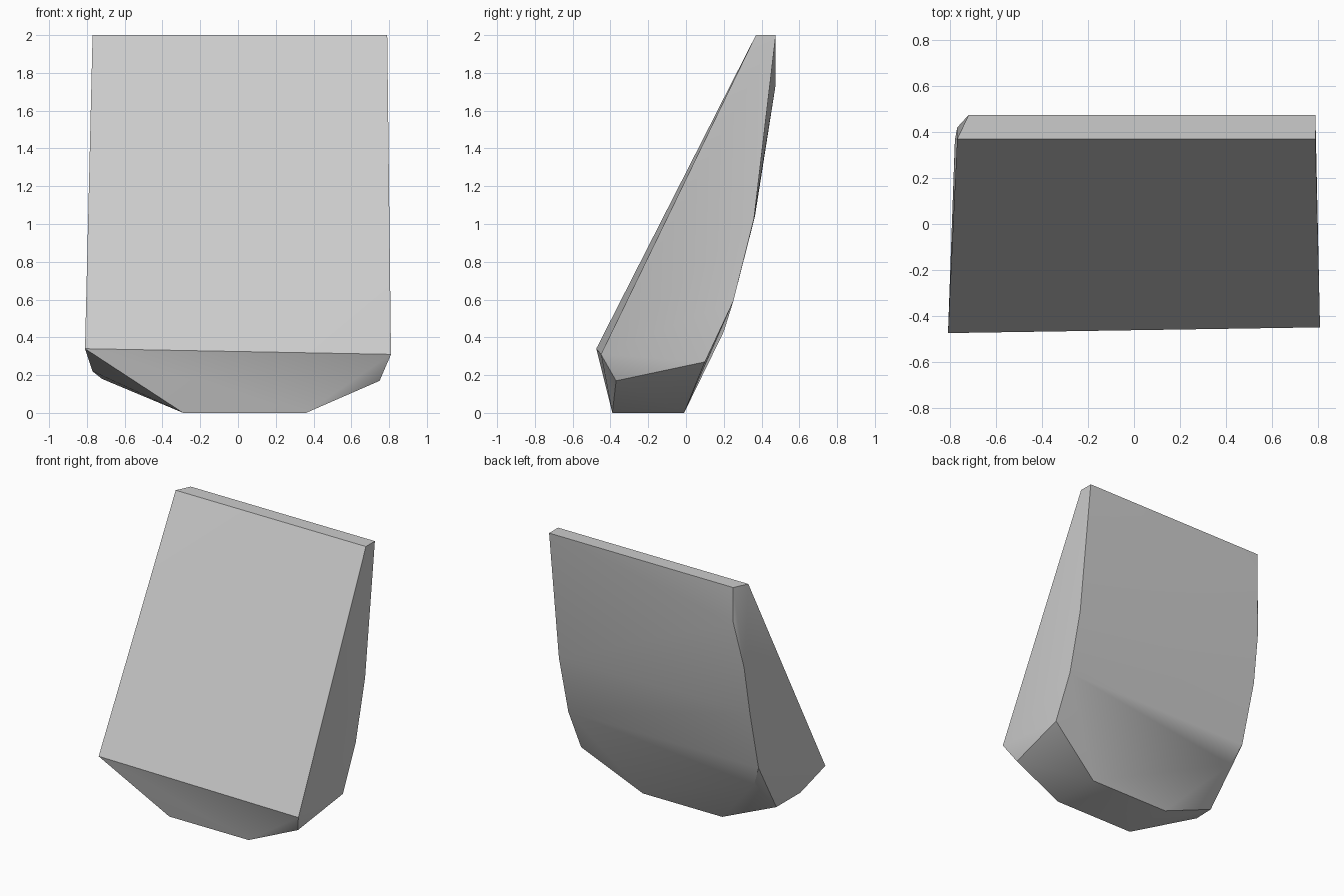
import bpy
import bmesh
import math

default_cube = bpy.data.objects.get("Cube")
if default_cube:
    bpy.data.objects.remove(default_cube, do_unlink=True)


def make_material(name, color):
    material = bpy.data.materials.new(name)
    material.use_nodes = True
    material.diffuse_color = color
    material.node_tree.nodes["Principled BSDF"].inputs["Base Color"].default_value = color
    return material


def make_hull(name, points, material):
    """Wrap a convex solid around a few corner points."""
    bm = bmesh.new()
    for point in points:
        bm.verts.new(point)
    hull = bmesh.ops.convex_hull(bm, input=bm.verts[:])
    loose = {v for v in hull["geom_interior"] + hull["geom_unused"]
             if isinstance(v, bmesh.types.BMVert)}
    bmesh.ops.delete(bm, geom=list(loose), context="VERTS")
    bmesh.ops.dissolve_limit(bm, angle_limit=math.radians(0.5),
                             verts=bm.verts[:], edges=bm.edges[:])
    bmesh.ops.recalc_face_normals(bm, faces=bm.faces[:])
    mesh = bpy.data.meshes.new(name)
    bm.to_mesh(mesh)
    bm.free()
    mesh.materials.append(material)
    obj = bpy.data.objects.new(name, mesh)
    bpy.context.collection.objects.link(obj)
    return obj


# Flat sloping front panel
front_panel = [(-0.77, 0.37, 2), (0.79, 0.37, 2),
               (-0.81, -0.475, 0.34), (0.81, -0.45, 0.31)]

# Small flat base
base = [(x, y, 0) for x in (-0.29, 0.36) for y in (-0.39, -0.01)]

# Curved back, followed down each side
back_left = [(0.79, y, z) for y, z in
             ((0.475, 2), (0.36, 1.03), (0.25, 0.59), (0.1, 0.27))]
back_right = [(-0.72, 0.475, 2), (-0.72, 0.475, 1.74), (-0.77, 0.42, 1.4),
              (-0.78, 0.365, 1.04), (-0.77, 0.25, 0.59), (-0.7, 0.2, 0.43)]

# Chipped lower corners
lower_corners = [(0.75, -0.37, 0.17), (-0.72, -0.03, 0.18), (-0.77, -0.24, 0.22)]

grey = make_material("light_grey", (0.6, 0.6, 0.6, 1))
block = make_hull("tapered_block",
                  front_panel + base + back_left + back_right + lower_corners, grey)

# Soft back with crisp outer edges
bpy.ops.object.select_all(action="DESELECT")
block.select_set(True)
bpy.context.view_layer.objects.active = block
bpy.ops.object.shade_smooth_by_angle(angle=math.radians(30))
